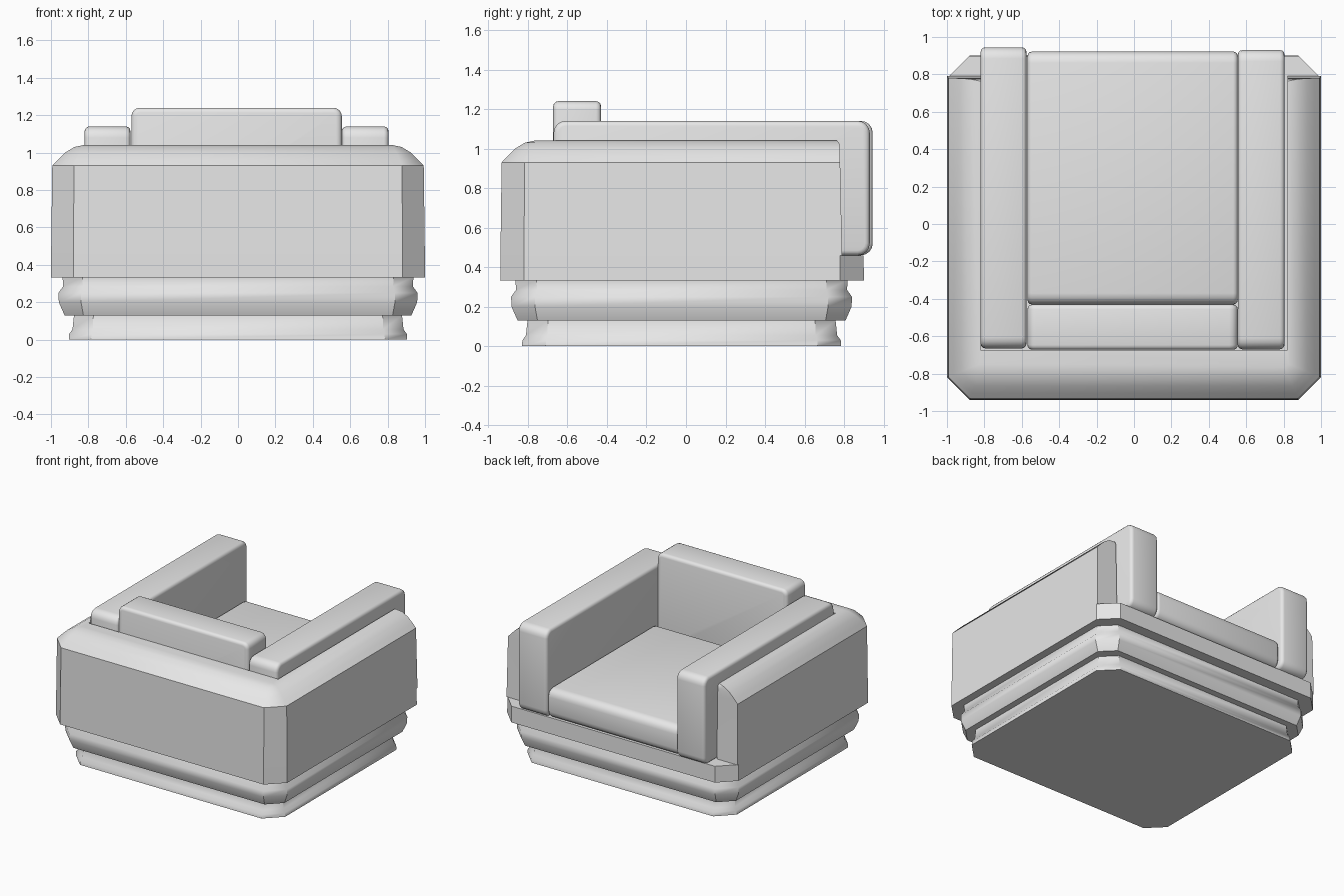
import bpy, bmesh
from math import radians

cube = bpy.data.objects.get("Cube")
if cube:
    bpy.data.objects.remove(cube, do_unlink=True)

GREY = (0.8, 0.8, 0.8, 1)
fabric = bpy.data.materials.new("light grey")
fabric.use_nodes = True
fabric.diffuse_color = GREY
fabric.node_tree.nodes["Principled BSDF"].inputs["Base Color"].default_value = GREY


def finish(name, bm, angle):
    bmesh.ops.recalc_face_normals(bm, faces=bm.faces)
    mesh = bpy.data.meshes.new(name)
    bm.to_mesh(mesh)
    bm.free()
    mesh.materials.append(fabric)
    ob = bpy.data.objects.new(name, mesh)
    bpy.context.collection.objects.link(ob)
    bpy.ops.object.select_all(action='DESELECT')
    ob.select_set(True)
    bpy.context.view_layer.objects.active = ob
    bpy.ops.object.shade_smooth_by_angle(angle=radians(angle))
    return ob


def loft(name, sections, angle=40):
    """Skin closed loops of equal length, capped at both ends."""
    bm = bmesh.new()
    rings = [[bm.verts.new(p) for p in s] for s in sections]
    n = len(rings[0])
    for a, b in zip(rings, rings[1:]):
        for i in range(n):
            j = (i + 1) % n
            bm.faces.new((a[i], a[j], b[j], b[i]))
    bm.faces.new(rings[0])
    bm.faces.new(rings[-1])
    return finish(name, bm, angle)


def octagon(z, hx, y0, y1, inset, cut=0.12):
    """Square with chamfered corners, shrunk by inset."""
    x, a, b, c = hx - inset, y0 + inset, y1 - inset, cut - 0.586 * inset
    return [(-x, b - c, z), (-x, a + c, z), (c - x, a, z), (x - c, a, z),
            (x, a + c, z), (x, b - c, z), (x - c, b, z), (c - x, b, z)]


def u_shape(z, inset, end):
    """Three-sided wall outline, open towards +y."""
    x, a, c = 1 - inset, -0.94 + inset, 0.12 - 0.586 * inset
    ix, iy = 0.82, -0.675
    return [(-x, end, z), (-x, a + c, z), (c - x, a, z), (x - c, a, z),
            (x, a + c, z), (x, end, z),
            (ix, end, z), (ix, iy, z), (-ix, iy, z), (-ix, end, z)]


def cushion(name, lo, hi, axis, big, small=0.025):
    """Box with its edges along one axis rounded more than the rest."""
    bm = bmesh.new()
    bmesh.ops.create_cube(bm, size=1)
    for v in bm.verts:
        v.co = [(l + h) / 2 + c * (h - l) for l, h, c in zip(lo, hi, v.co)]
    main = [e for e in bm.edges
            if abs(e.verts[0].co[axis] - e.verts[1].co[axis]) > 0.01]
    bmesh.ops.bevel(bm, geom=main, offset=big, segments=4, profile=0.5,
                    affect='EDGES')
    rim = [e for e in bm.edges
           if abs(e.verts[0].co[axis] - e.verts[1].co[axis]) < 0.001]
    bmesh.ops.bevel(bm, geom=rim, offset=small, segments=3, profile=0.5,
                    affect='EDGES')
    return finish(name, bm, 40)


# Stepped base
loft("plinth", [octagon(z, 0.905, -0.83, 0.785, d) for z, d in
                ((0, 0), (0.03, 0.002), (0.055, 0.02), (0.13, 0.028))])
loft("base_moulding", [octagon(z, 0.96, -0.885, 0.84, d) for z, d in
                       ((0.13, 0.033), (0.2, 0.002), (0.25, 0),
                        (0.285, 0.025), (0.335, 0.022))])

# Seat tray and surrounding shell
loft("seat_tray", [octagon(z, 1, -0.94, 0.9, d) for z, d in
                   ((0.333, 0), (0.46, 0.001))])
loft("outer_shell", [u_shape(z, d, e) for z, d, e in
                     ((0.46, 0.001, 0.79), (0.93, 0.007, 0.78),
                      (0.96, 0.035, 0.78), (1.0, 0.075, 0.778),
                      (1.03, 0.125, 0.775), (1.04, 0.172, 0.765))])

# Cushions
cushion("right_arm_cushion", (-0.82, -0.665, 0.46), (-0.575, 0.945, 1.14), 0, 0.06)
cushion("left_arm_cushion", (0.555, -0.67, 0.46), (0.805, 0.93, 1.14), 0, 0.06)
cushion("back_cushion", (-0.57, -0.672, 0.46), (0.555, -0.43, 1.24), 1, 0.045)
cushion("seat_cushion", (-0.57, -0.43, 0.46), (0.555, 0.922, 0.69), 0, 0.06)
